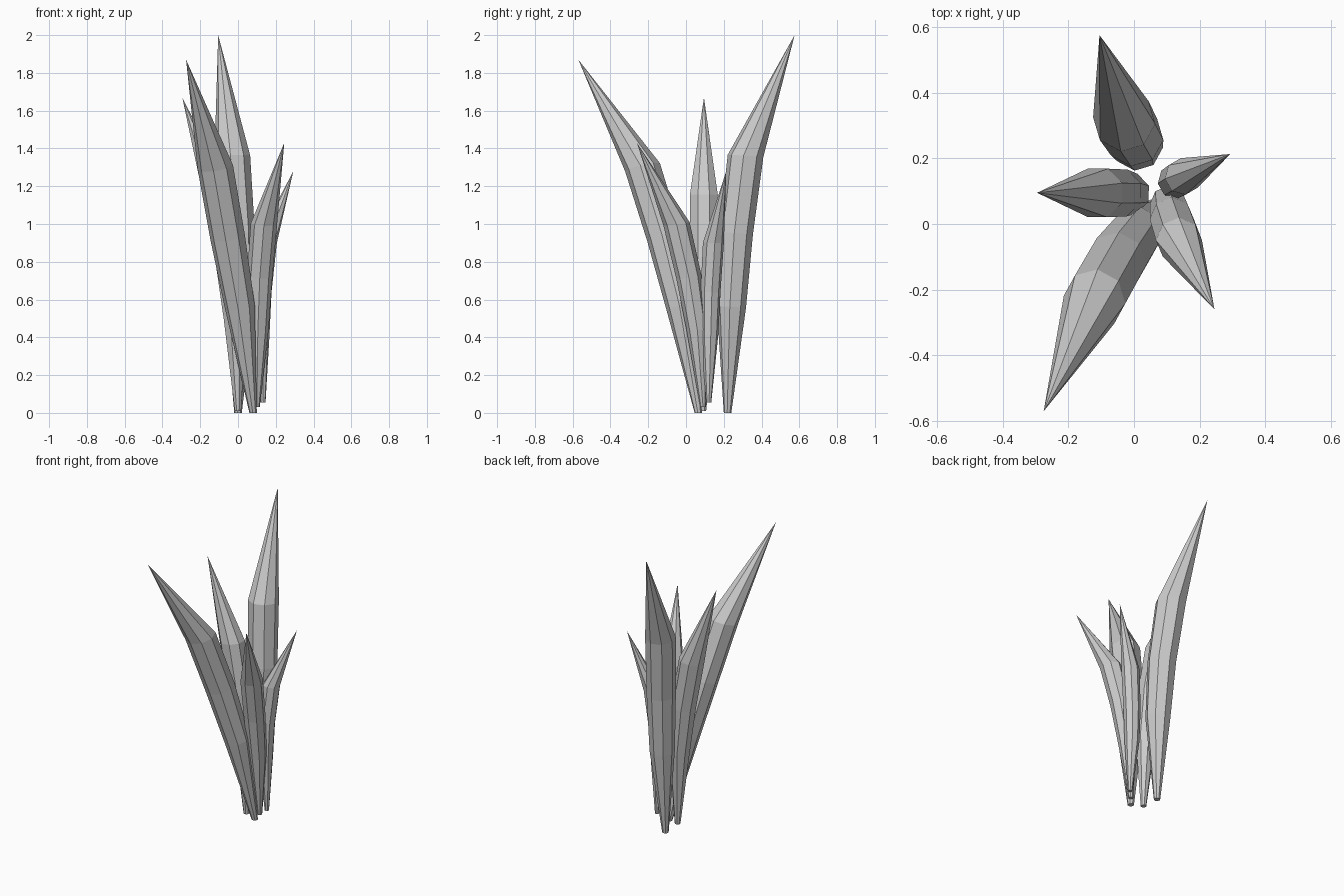
import bpy, bmesh, math
from mathutils import Vector

if "Cube" in bpy.data.objects:
    bpy.data.objects.remove(bpy.data.objects["Cube"])

SIDES = 8


def leaf(name, path, radii):
    """Flat-faceted spike: rings along a path, flat bottom, pointed tip."""
    pts = [Vector(p) for p in path]
    lean = (pts[3] - pts[0]).normalized()          # rings sit square to the stem
    out = pts[-1] - pts[0]
    u = Vector((out.x, out.y, 0)).normalized()     # outward direction
    u = (u - lean * u.dot(lean)).normalized()
    v = lean.cross(u)
    bm = bmesh.new()
    rings = []
    for i, (p, r) in enumerate(zip(pts[:-1], radii)):
        ring = []
        for k in range(SIDES):
            a = 2 * math.pi * (k + 0.5) / SIDES
            co = p + (u * math.cos(a) + v * math.sin(a)) * r
            if i == 0:
                co.z = p.z                          # level foot
            ring.append(bm.verts.new(co))
        rings.append(ring)
    tip = bm.verts.new(pts[-1])
    bm.faces.new(rings[0][::-1])
    for k in range(SIDES):
        n = (k + 1) % SIDES
        for a, b in zip(rings, rings[1:]):
            bm.faces.new((a[k], a[n], b[n], b[k]))
        bm.faces.new((rings[-1][k], rings[-1][n], tip))
    bmesh.ops.recalc_face_normals(bm, faces=bm.faces)
    mesh = bpy.data.meshes.new(name)
    bm.to_mesh(mesh)
    bm.free()
    obj = bpy.data.objects.new(name, mesh)
    bpy.context.collection.objects.link(obj)


# Tall leaf leaning back
leaf("back_leaf",
     [(0, .22, 0), (.01, .24, .56), (0, .265, .95), (-.03, .315, 1.36), (-.105, .575, 2.0)],
     (.02, .078, .09, .095))
# Tall leaf leaning forward
leaf("front_leaf",
     [(.08, .065, 0), (.01, -.025, .56), (-.055, -.115, .93), (-.12, -.23, 1.3), (-.275, -.57, 1.87)],
     (.02, .08, .093, .095))
# Medium leaf leaning left
leaf("left_leaf",
     [(0, .09, .01), (-.015, .093, .5), (-.05, .095, .82), (-.11, .095, 1.15), (-.295, .095, 1.67)],
     (.018, .065, .077, .08))
# Medium leaf leaning front right
leaf("front_right_leaf",
     [(.1, .09, .03), (.105, .06, .44), (.115, .015, .72), (.137, -.05, 1.0), (.245, -.26, 1.43)],
     (.015, .057, .067, .07))
# Short leaf leaning right
leaf("right_leaf",
     [(.132, .12, .055), (.121, .125, .41), (.125, .13, .64), (.15, .145, .9), (.293, .213, 1.28)],
     (.014, .046, .053, .056))
